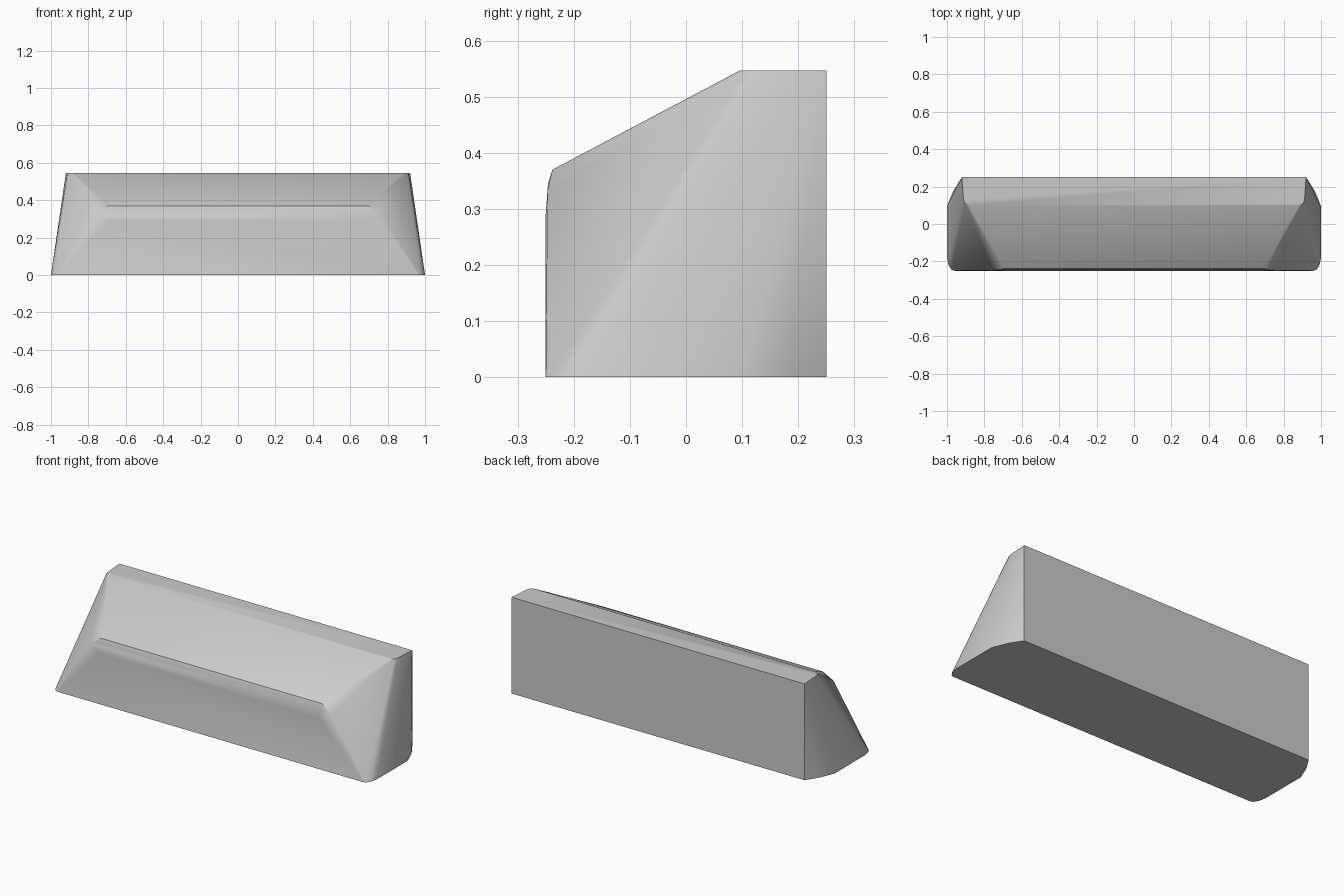
import bpy
import bmesh
import math

if "Cube" in bpy.data.objects:
    bpy.data.objects.remove(bpy.data.objects["Cube"])

grey = bpy.data.materials.new("plain grey")
grey.use_nodes = True
colour = (0.6, 0.6, 0.6, 1)
grey.diffuse_color = colour
grey.node_tree.nodes["Principled BSDF"].inputs["Base Color"].default_value = colour

# Half outlines of the block, mirrored across x
base = [(0.92, 0.25, 0), (0.965, 0.18, 0), (1, 0.095, 0), (1, -0.18, 0),
        (0.992, -0.22, 0), (0.975, -0.245, 0), (0.96, -0.25, 0)]
top = [(0.92, 0.25, 0.547), (0.912, 0.13, 0.547), (0.905, 0.11, 0.547), (0.88, 0.097, 0.547)]
front_ridge = [(0.69, -0.25, 0.29), (0.755, -0.247, 0.33),
               (0.70, -0.246, 0.345), (0.695, -0.238, 0.37)]

# Wrap the outlines in one convex skin
bm = bmesh.new()
for x, y, z in base + top + front_ridge:
    for side in (-1, 1):
        bm.verts.new((side * x, y, z))
hull = bmesh.ops.convex_hull(bm, input=bm.verts)
loose = {v for v in hull["geom_interior"] + hull["geom_unused"] if isinstance(v, bmesh.types.BMVert)}
bmesh.ops.delete(bm, geom=list(loose), context="VERTS")
bmesh.ops.dissolve_limit(bm, angle_limit=math.radians(0.5), verts=bm.verts, edges=bm.edges)
bmesh.ops.recalc_face_normals(bm, faces=bm.faces)

mesh = bpy.data.meshes.new("sloped_block")
bm.to_mesh(mesh)
bm.free()
mesh.materials.append(grey)
block = bpy.data.objects.new("sloped_block", mesh)
bpy.context.collection.objects.link(block)

# Soft shading with crisp outer edges
bpy.ops.object.select_all(action="DESELECT")
block.select_set(True)
bpy.context.view_layer.objects.active = block
bpy.ops.object.shade_smooth_by_angle(angle=math.radians(35))
